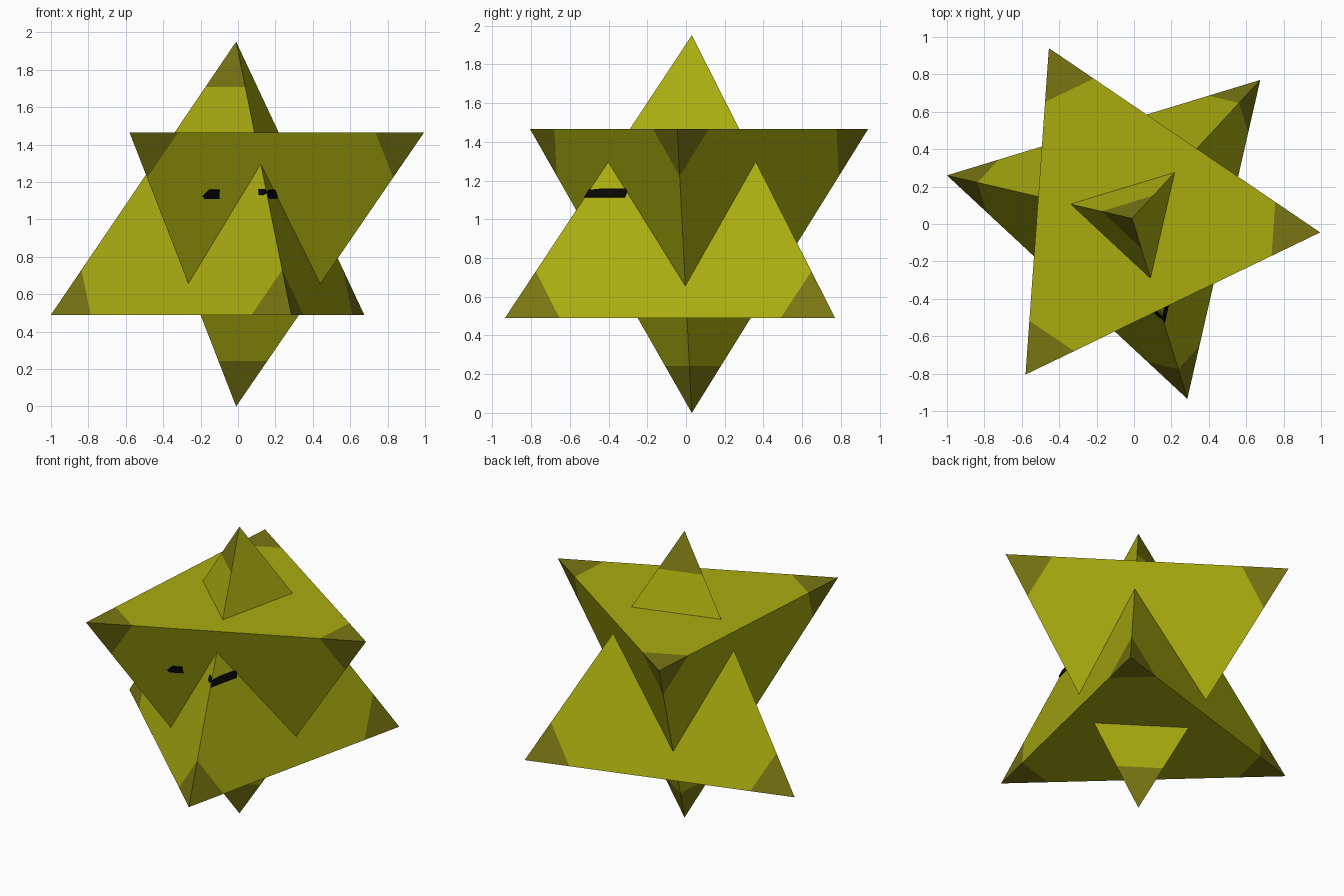
import bpy, bmesh
from mathutils import Vector

cube = bpy.data.objects.get("Cube")
if cube:
    bpy.data.objects.remove(cube, do_unlink=True)


def material(name, rgb):
    m = bpy.data.materials.new(name)
    m.use_nodes = True
    m.diffuse_color = (*rgb, 1)
    m.node_tree.nodes["Principled BSDF"].inputs["Base Color"].default_value = (*rgb, 1)
    return m


OLIVE = material("olive yellow", (0.40, 0.41, 0.005))
TIP = material("dark olive tip", (0.19, 0.18, 0.006))
BLACK = material("eye black", (0.002, 0.002, 0.002))

CUT = 0.165  # share of each edge taken by a dark corner


def finish(bm, name, mats):
    bmesh.ops.recalc_face_normals(bm, faces=bm.faces)
    mesh = bpy.data.meshes.new(name)
    bm.to_mesh(mesh)
    bm.free()
    for m in mats:
        mesh.materials.append(m)
    obj = bpy.data.objects.new(name, mesh)
    bpy.context.collection.objects.link(obj)
    return obj


def tetrahedron(name, corners, plain_tip=None):
    """Four-sided solid with dark corners; plain_tip can exempt a face."""
    pts = [Vector(c) for c in corners]
    bm = bmesh.new()
    vs = [bm.verts.new(p) for p in pts]
    for skip in range(4):
        bm.faces.new([v for i, v in enumerate(vs) if i != skip])
    bmesh.ops.recalc_face_normals(bm, faces=bm.faces)
    # Cut each corner parallel to the side opposite it
    for i, p in enumerate(pts):
        a, b, c = [q for j, q in enumerate(pts) if j != i]
        n = (b - a).cross(c - a).normalized()
        if n.dot(p - a) < 0:
            n = -n
        co = p.lerp(a, CUT)
        bmesh.ops.bisect_plane(bm, geom=bm.verts[:] + bm.edges[:] + bm.faces[:],
                               plane_co=co, plane_no=n)
        bm.normal_update()
        for f in bm.faces:
            if n.dot(f.calc_center_median() - co) > 1e-4:
                if not (plain_tip and plain_tip(i, f.normal)):
                    f.material_index = 1
    return finish(bm, name, [OLIVE, TIP])


def eye_plate(name, outline, side):
    """Thin plate from an (x, z) outline projected along y onto a side."""
    a, b, c = [Vector(p) for p in side]
    n = (b - a).cross(c - a).normalized()
    if n.y > 0:
        n = -n
    bm = bmesh.new()
    rings = []
    for depth in (-0.001, 0.007):
        ring = []
        for x, z in outline:
            y = a.y - (n.x * (x - a.x) + n.z * (z - a.z)) / n.y
            ring.append(bm.verts.new(Vector((x, y, z)) + n * depth))
        rings.append(ring)
        bm.faces.new(ring)
    for i in range(len(outline)):
        j = (i + 1) % len(outline)
        bm.faces.new((rings[0][i], rings[0][j], rings[1][j], rings[1][i]))
    return finish(bm, name, [BLACK])


# Two interlocking solids, one pointing up and one pointing down
up = [(-0.01, 0.03, 1.95), (-1.0, 0.26, 0.49), (0.675, 0.77, 0.49), (0.285, -0.935, 0.49)]
down = [(-0.01, 0.03, 0.0), (-0.455, 0.94, 1.465), (0.995, -0.045, 1.465), (-0.58, -0.805, 1.465)]

# The upper tip stays plain on the +x side
tetrahedron("upward_body", up, lambda i, n: i == 0 and n.x > 0.3)
tetrahedron("downward_body", down)

# Eyes: one flat on the downward body, one wrapped around the upward body's edge
eye_plate("right_eye",
          [(-0.19, 1.125), (-0.155, 1.16), (-0.10, 1.16), (-0.103, 1.112), (-0.18, 1.112)],
          (down[0], down[2], down[3]))
eye_plate("left_eye_inner",
          [(0.112, 1.16), (0.148, 1.16), (0.152, 1.143), (0.138, 1.13), (0.115, 1.13)],
          (up[0], up[1], up[3]))
eye_plate("left_eye_outer",
          [(0.151, 1.15), (0.165, 1.157), (0.195, 1.157), (0.207, 1.112), (0.159, 1.112)],
          (up[0], up[2], up[3]))
